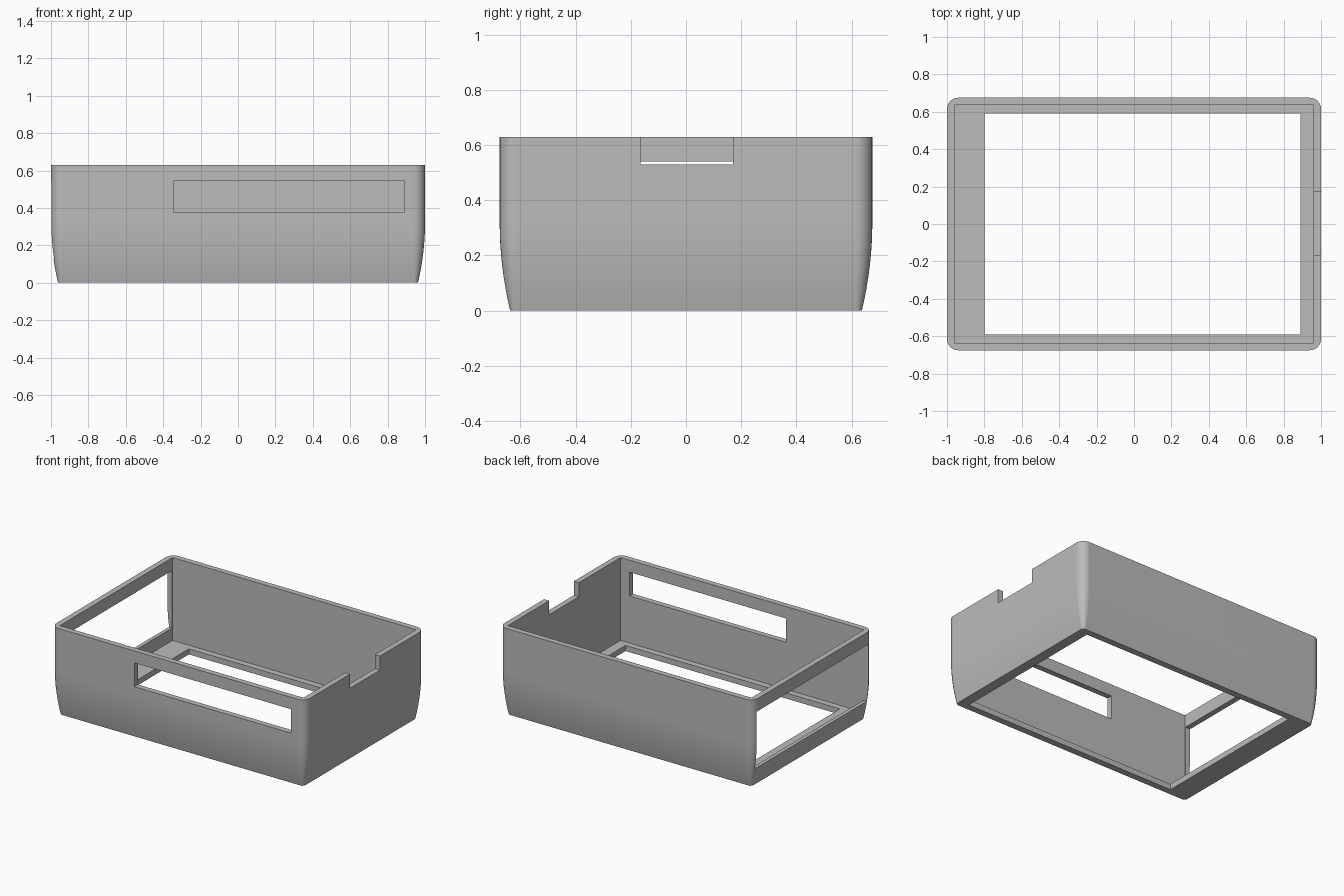
import bpy, bmesh
from math import sin, cos, pi, radians
from mathutils import Vector

if "Cube" in bpy.data.objects:
    bpy.data.objects.remove(bpy.data.objects["Cube"], do_unlink=True)

HALF_X, HALF_Y, HEIGHT = 1.0, 0.675, 0.63
RADIUS, STEPS = 0.06, 8
WALL_X, WALL_Y, FLOOR = 0.96, 0.635, 0.04

grey = bpy.data.materials.new("plastic_grey")
grey.use_nodes = True
colour = (0.5, 0.5, 0.5, 1)
grey.diffuse_color = colour
grey.node_tree.nodes["Principled BSDF"].inputs["Base Color"].default_value = colour


def add_object(name, bm):
    bmesh.ops.recalc_face_normals(bm, faces=bm.faces)
    mesh = bpy.data.meshes.new(name)
    bm.to_mesh(mesh)
    bm.free()
    mesh.materials.append(grey)
    obj = bpy.data.objects.new(name, mesh)
    bpy.context.collection.objects.link(obj)
    return obj


def rounded_ring(bm, inset, z):
    """Rounded rectangle whose corner arcs shrink with the inset."""
    r = RADIUS - inset
    cx, cy = HALF_X - RADIUS, HALF_Y - RADIUS
    ring = []
    for corner, (sx, sy) in enumerate([(1, 1), (-1, 1), (-1, -1), (1, -1)]):
        for i in range(STEPS + 1):
            a = (corner + i / STEPS) * pi / 2
            ring.append(bm.verts.new((sx * cx + r * cos(a), sy * cy + r * sin(a), z)))
    return ring


def cut_box(target, name, low, high):
    low, high = Vector(low), Vector(high)
    bm = bmesh.new()
    bmesh.ops.create_cube(bm, size=1)
    for v in bm.verts:
        v.co = (low + high) / 2 + v.co * (high - low)
    cutter = add_object(name, bm)
    cutter.hide_render = True
    mod = target.modifiers.new(name, 'BOOLEAN')
    mod.operation, mod.solver, mod.object = 'DIFFERENCE', 'EXACT', cutter
    bpy.context.view_layer.objects.active = target
    bpy.ops.object.modifier_apply(modifier=name)
    bpy.data.objects.remove(cutter, do_unlink=True)


# Outer body: rounded box curving inward towards the base
bm = bmesh.new()
levels = 9
rings = []
for i in range(levels):
    t = i / (levels - 1)
    rings.append(rounded_ring(bm, 0.038 * (1 - t) ** 2, 0.32 * t))
rings.append(rounded_ring(bm, 0, HEIGHT))
for a, b in zip(rings, rings[1:]):
    n = len(a)
    for i in range(n):
        j = (i + 1) % n
        bm.faces.new((a[i], a[j], b[j], b[i]))
bm.faces.new(rings[0])
bm.faces.new(rings[-1])
case = add_object("open_case", bm)

# Cavity, floor opening, front slot, side window and rim notch
cut_box(case, "cavity", (-WALL_X, -WALL_Y, FLOOR), (WALL_X, WALL_Y, 1))
cut_box(case, "floor_opening", (-0.80, -0.59, -0.1), (0.89, 0.59, 0.1))
cut_box(case, "front_slot", (-0.345, -0.8, 0.375), (0.89, -0.5, 0.545))
cut_box(case, "side_window", (-1.1, -0.63, 0.13), (-0.9, 0.63, 0.54))
cut_box(case, "rim_notch", (0.9, -0.165, 0.53), (1.1, 0.17, 0.8))

# Smooth corners, crisp edges
bpy.ops.object.select_all(action='DESELECT')
case.select_set(True)
bpy.context.view_layer.objects.active = case
bpy.ops.object.shade_smooth_by_angle(angle=radians(30))
normals = case.modifiers.new("even_shading", 'WEIGHTED_NORMAL')
normals.keep_sharp = True
